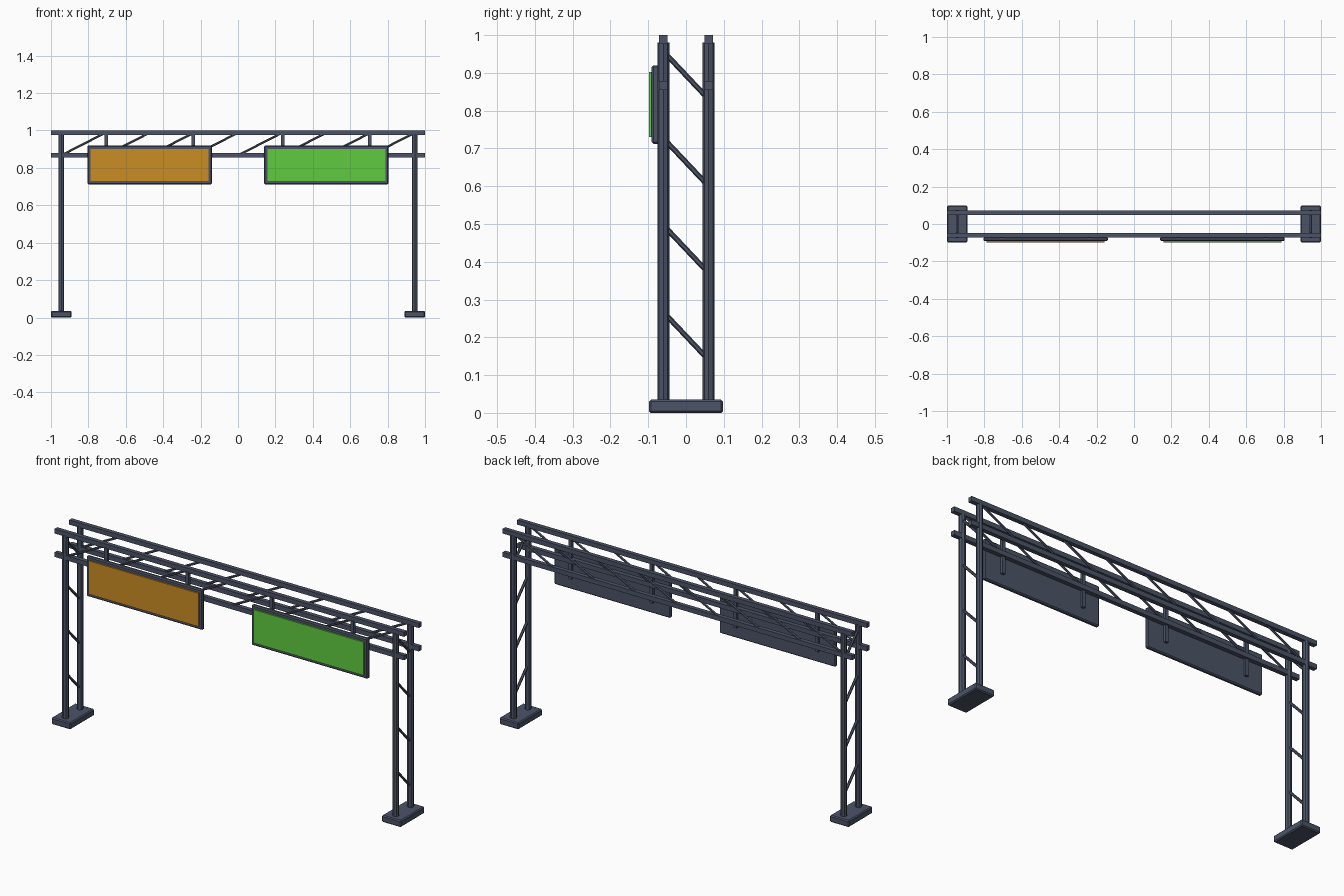
import bpy
import math
from mathutils import Vector

cube = bpy.data.objects.get("Cube")
if cube:
    bpy.data.objects.remove(cube, do_unlink=True)


def make_material(name, rgb):
    mat = bpy.data.materials.new(name)
    mat.use_nodes = True
    color = (*rgb, 1.0)
    mat.diffuse_color = color
    mat.node_tree.nodes["Principled BSDF"].inputs["Base Color"].default_value = color
    return mat


steel = make_material("slate steel", (0.072, 0.088, 0.135))
amber = make_material("amber panel", (0.60, 0.27, 0.018))
green = make_material("green panel", (0.115, 0.60, 0.05))


def box(name, center, size, mat, bevel=0.0):
    bpy.ops.mesh.primitive_cube_add(size=1, location=center)
    obj = bpy.context.object
    obj.name = name
    obj.scale = size
    bpy.ops.object.transform_apply(location=False, rotation=False, scale=True)
    obj.data.materials.append(mat)
    if bevel:
        mod = obj.modifiers.new("edge bevel", "BEVEL")
        mod.width = bevel
        mod.segments = 1
    return obj


def strut(name, start, end, radius, sides):
    a, b = Vector(start), Vector(end)
    bpy.ops.mesh.primitive_cylinder_add(vertices=sides, radius=radius,
                                        depth=(b - a).length, location=(a + b) / 2)
    obj = bpy.context.object
    obj.name = name
    obj.rotation_euler = (b - a).to_track_quat("Z", "Y").to_euler()
    obj.data.materials.append(steel)
    return obj


LEG_X = 0.945
ROW_Y = 0.06
TOP_Z, LOW_Z = 0.988, 0.867
BAYS = 8
step = 2 * LEG_X / BAYS

# Towers: footing, two posts and diagonal braces on each side
for side, sx in (("right", -1), ("left", 1)):
    x = sx * LEG_X
    box(f"{side}_footing", (x, 0, 0.0175), (0.11, 0.196, 0.035), steel, 0.005)
    for row, sy in (("front", -1), ("back", 1)):
        strut(f"{side}_{row}_post", (x, sy * ROW_Y, 0.03), (x, sy * ROW_Y, 0.98), 0.016, 8)
    for i in range(4):
        z = 0.267 + 0.23 * i
        strut(f"{side}_tower_brace_{i + 1}", (x, -ROW_Y, z), (x, ROW_Y, z - 0.127), 0.007, 6)

# Overhead truss: chords and slanted webs, front and back
for row, sy in (("front", -1), ("back", 1)):
    y = sy * ROW_Y
    for level, z in (("top", TOP_Z), ("lower", LOW_Z)):
        box(f"{row}_{level}_chord", (0, y, z), (2, 0.022, 0.024), steel)
    for i in range(BAYS):
        x = -LEG_X + i * step
        strut(f"{row}_truss_web_{i + 1}", (x, y, LOW_Z), (x + step, y, TOP_Z), 0.006, 6)

# Signs: frame, coloured panel and two hangers each
for side, sx, color in (("right", -1, amber), ("left", 1, green)):
    x = sx * 2 * step
    box(f"{side}_sign_frame", (x, -0.081, 0.816), (0.665, 0.02, 0.208), steel, 0.005)
    box(f"{side}_sign_panel", (x, -0.0945, 0.816), (0.63, 0.008, 0.172), color)
    for n, offset in enumerate((-0.2325, 0.2325)):
        box(f"{side}_sign_hanger_{n + 1}", (x + offset, -0.066, 0.875),
            (0.018, 0.016, 0.21), steel)
